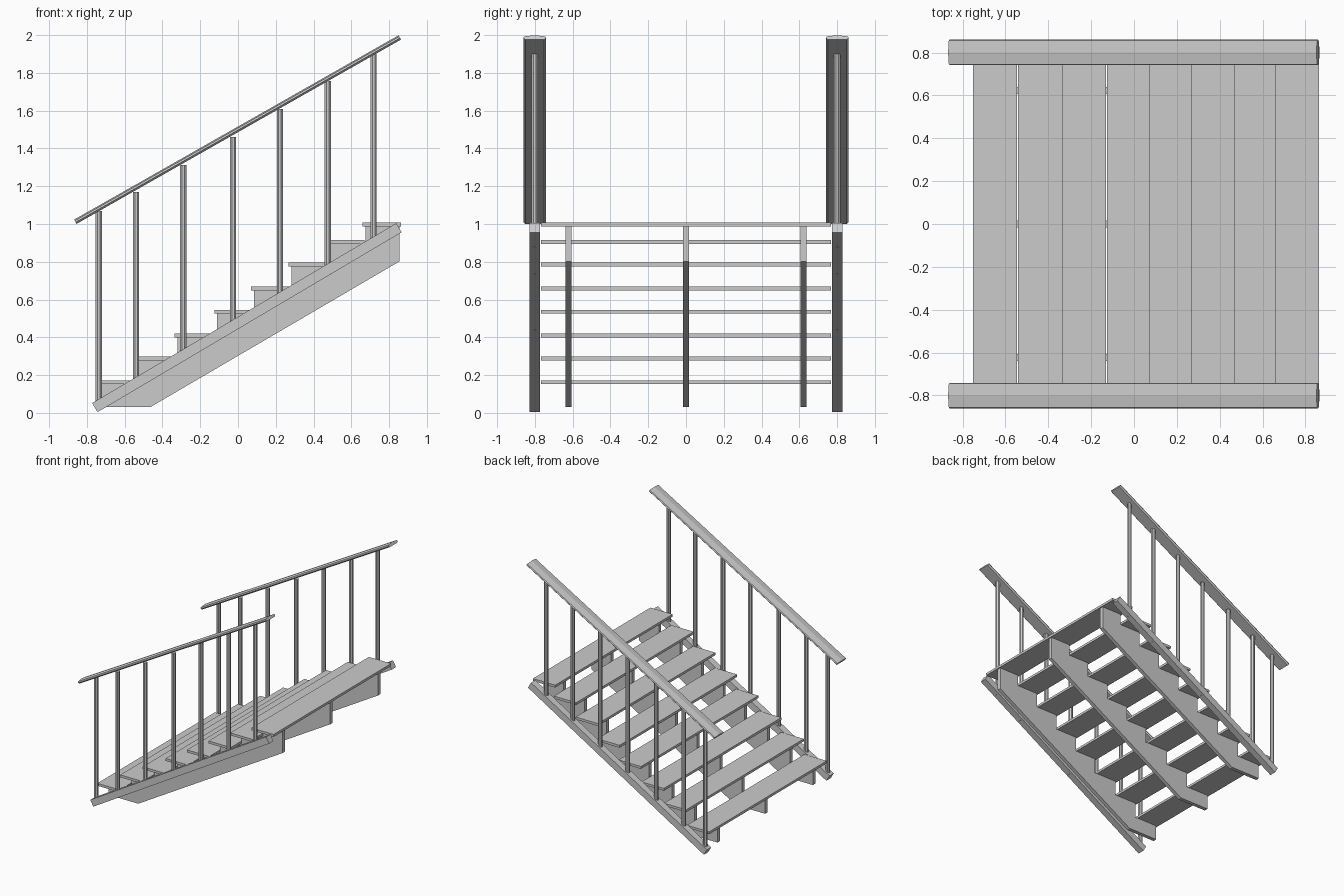
import bpy, bmesh, math
from mathutils import Vector

if "Cube" in bpy.data.objects:
    bpy.data.objects.remove(bpy.data.objects["Cube"])


def sweep(name, pts, offset):
    """Extrude a closed outline of 3D points along an offset vector."""
    bm = bmesh.new()
    face = bm.faces.new([bm.verts.new(p) for p in pts])
    ext = bmesh.ops.extrude_face_region(bm, geom=[face])
    moved = [v for v in ext["geom"] if isinstance(v, bmesh.types.BMVert)]
    bmesh.ops.translate(bm, verts=moved, vec=offset)
    bmesh.ops.recalc_face_normals(bm, faces=bm.faces)
    me = bpy.data.meshes.new(name)
    bm.to_mesh(me)
    bm.free()
    ob = bpy.data.objects.new(name, me)
    bpy.context.collection.objects.link(ob)
    return ob


def sloped_bar(name, profile, start, end, y):
    """Bar with square-cut ends; profile is (sideways, normal to slope)."""
    a, b = Vector((start[0], y, start[1])), Vector((end[0], y, end[1]))
    d = (b - a).normalized()
    n = Vector((-d.z, 0, d.x))
    return sweep(name, [a + Vector((0, u, 0)) + n * v for u, v in profile], b - a)


# treads: front edges and top heights
xs = [-0.75, -0.54, -0.335, -0.125, 0.07, 0.268, 0.467, 0.66]
zs = [0.172, 0.298, 0.42, 0.545, 0.668, 0.795, 0.915, 1.008]
thick = 0.02
for i, (x, z) in enumerate(zip(xs, zs)):
    depth = 0.204
    sweep(f"tread_{i + 1}",
          [(x, -0.768, z - thick), (x + depth, -0.768, z - thick),
           (x + depth, -0.768, z), (x, -0.768, z)], Vector((0, 1.536, 0)))

# saw-tooth stringers under the treads
outline = [(-0.465, 0.03), (0.855, 0.802), (0.855, zs[-1] - thick)]
for i in range(7, -1, -1):
    riser = xs[i] + 0.014
    outline.append((riser, zs[i] - thick))
    outline.append((riser, zs[i - 1] - thick if i else 0.03))
for i, y in enumerate((-0.623, 0.0, 0.623)):
    sweep(f"stringer_{i + 1}", [(x, y - 0.016, z) for x, z in outline],
          Vector((0, 0.032, 0)))

# handrails, shoe rails and balusters on both sides
rail_profile = [(-0.05, -0.013), (0.05, -0.013), (0.06, -0.003),
                (0.056, 0.006), (0, 0.013), (-0.056, 0.006), (-0.06, -0.003)]
shoe_profile = [(-0.028, -0.028), (0.028, -0.028), (0.028, 0.028), (-0.028, 0.028)]
bal_x = [-0.737, -0.539, -0.29, -0.026, 0.222, 0.475, 0.718]
bal_top = [1.07, 1.17, 1.312, 1.46, 1.61, 1.757, 1.9]
for side, s in (("front", -1), ("back", 1)):
    y = 0.801 * s
    sloped_bar(f"handrail_{side}", rail_profile, (-0.861, 1.012), (0.857, 1.988), y)
    sloped_bar(f"shoe_rail_{side}", shoe_profile, (-0.758, 0.028), (0.852, 0.98), y)
    for i, (x, top) in enumerate(zip(bal_x, bal_top)):
        ring = [(x + 0.0175 * math.cos(math.radians(22.5 + 45 * k)),
                 y + 0.0175 * math.sin(math.radians(22.5 + 45 * k)), top - 1.025)
                for k in range(8)]
        sweep(f"baluster_{side}_{i + 1}", ring, Vector((0, 0, 1.025)))
